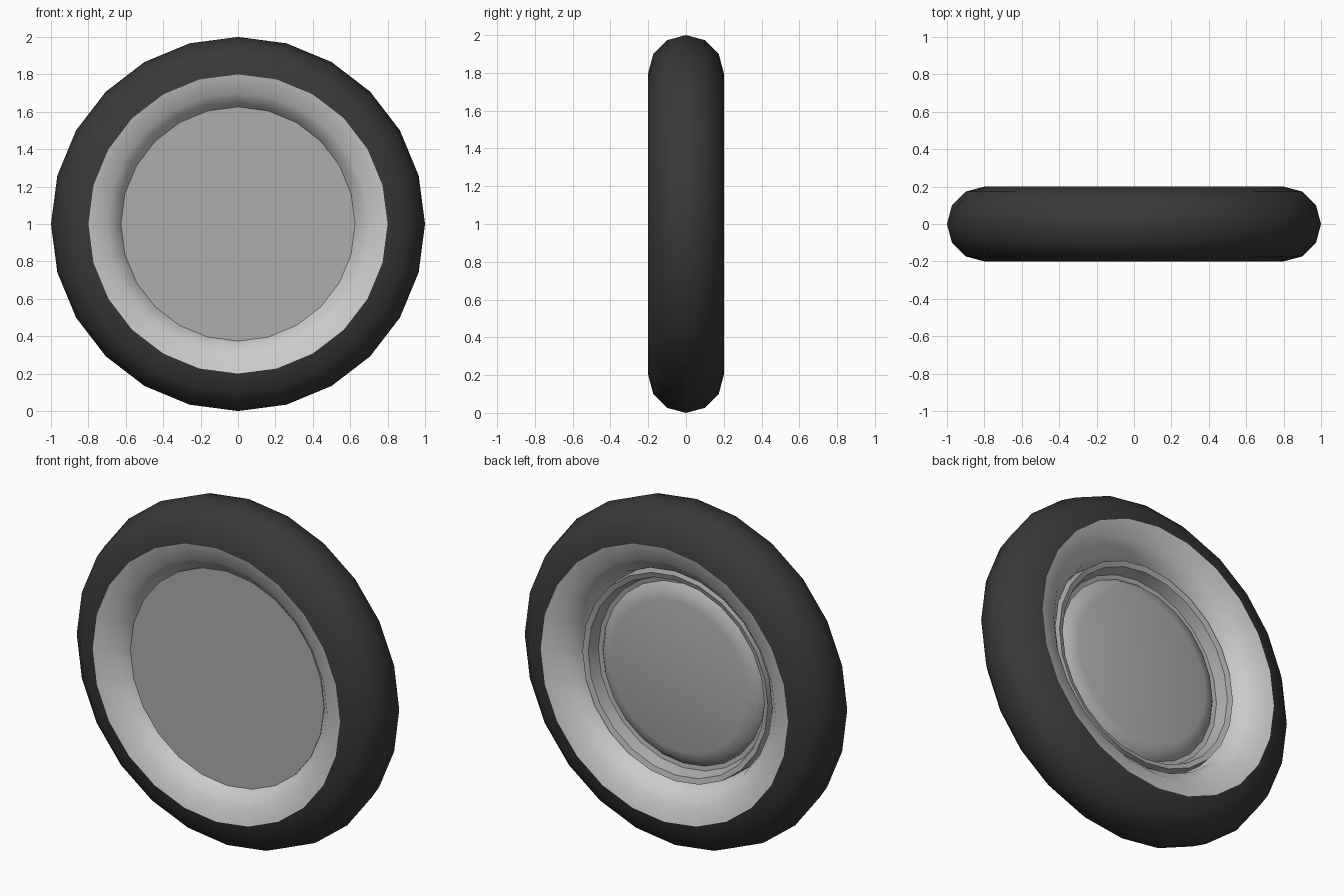
import bpy, bmesh, math

if "Cube" in bpy.data.objects:
    bpy.data.objects.remove(bpy.data.objects["Cube"])

SIDES = 24


def material(name, v):
    m = bpy.data.materials.new(name)
    m.diffuse_color = (v, v, v, 1)
    m.use_nodes = True
    m.node_tree.nodes["Principled BSDF"].inputs["Base Color"].default_value = m.diffuse_color
    return m


def lathe(name, profile, mat, angle=180):
    """Spin (radius, y) points about the y axis; radius 0 closes the end."""
    bm = bmesh.new()
    rings = []
    for r, y in profile:
        if r == 0:
            rings.append([bm.verts.new((0, y, 1))] * SIDES)
        else:
            rings.append([bm.verts.new((r * math.sin(2 * math.pi * i / SIDES), y,
                                        1 + r * math.cos(2 * math.pi * i / SIDES)))
                          for i in range(SIDES)])
    for a, b in zip(rings, rings[1:]):
        for i in range(SIDES):
            j = (i + 1) % SIDES
            quad = list(dict.fromkeys((a[i], a[j], b[j], b[i])))
            bm.faces.new(quad)
    bmesh.ops.recalc_face_normals(bm, faces=bm.faces[:])
    me = bpy.data.meshes.new(name)
    bm.to_mesh(me)
    bm.free()
    ob = bpy.data.objects.new(name, me)
    bpy.context.collection.objects.link(ob)
    if mat:
        me.materials.append(mat)
    bpy.context.view_layer.objects.active = ob
    ob.select_set(True)
    bpy.ops.object.shade_smooth_by_angle(angle=math.radians(angle))
    ob.select_set(False)
    return ob


def arc(start, end):
    """Part of the 12-sided tyre section, in 30 degree steps."""
    return [(0.8 + 0.2 * math.cos(math.radians(30 * k)),
             0.2 * math.sin(math.radians(30 * k))) for k in range(start, end + 1)]


# Tyre: outer half of the ring section
tyre = lathe("tyre", arc(-3, 3), material("rubber", 0.04))

# Rim: inner half of the same section
rim = lathe("rim", arc(3, 9), material("rim_metal", 0.65))
for ob in (tyre, rim):  # make open half shells face away from the section centre
    bm = bmesh.new()
    bm.from_mesh(ob.data)
    for f in bm.faces:
        c = f.calc_center_median()
        d = c.copy()
        d.y, d.z = 0, d.z - 1
        d = d.normalized() * 0.8
        d.z += 1
        if f.normal.dot(c - d) < 0:
            f.normal_flip()
    bm.to_mesh(ob.data)
    bm.free()

hub_metal = material("hub_metal", 0.42)

# Front disc closing the rim opening
lathe("front_disc", [(0.626, -0.1), (0, -0.1)], hub_metal)

# Back hub: lip, groove and raised centre pan
lathe("back_hub", [(0.61, 0.0), (0.6, 0.1), (0.57, 0.09), (0.55, 0.025),
                   (0.525, 0.02), (0.5, 0.05), (0.44, 0.065), (0, 0.065)], hub_metal, 50)
